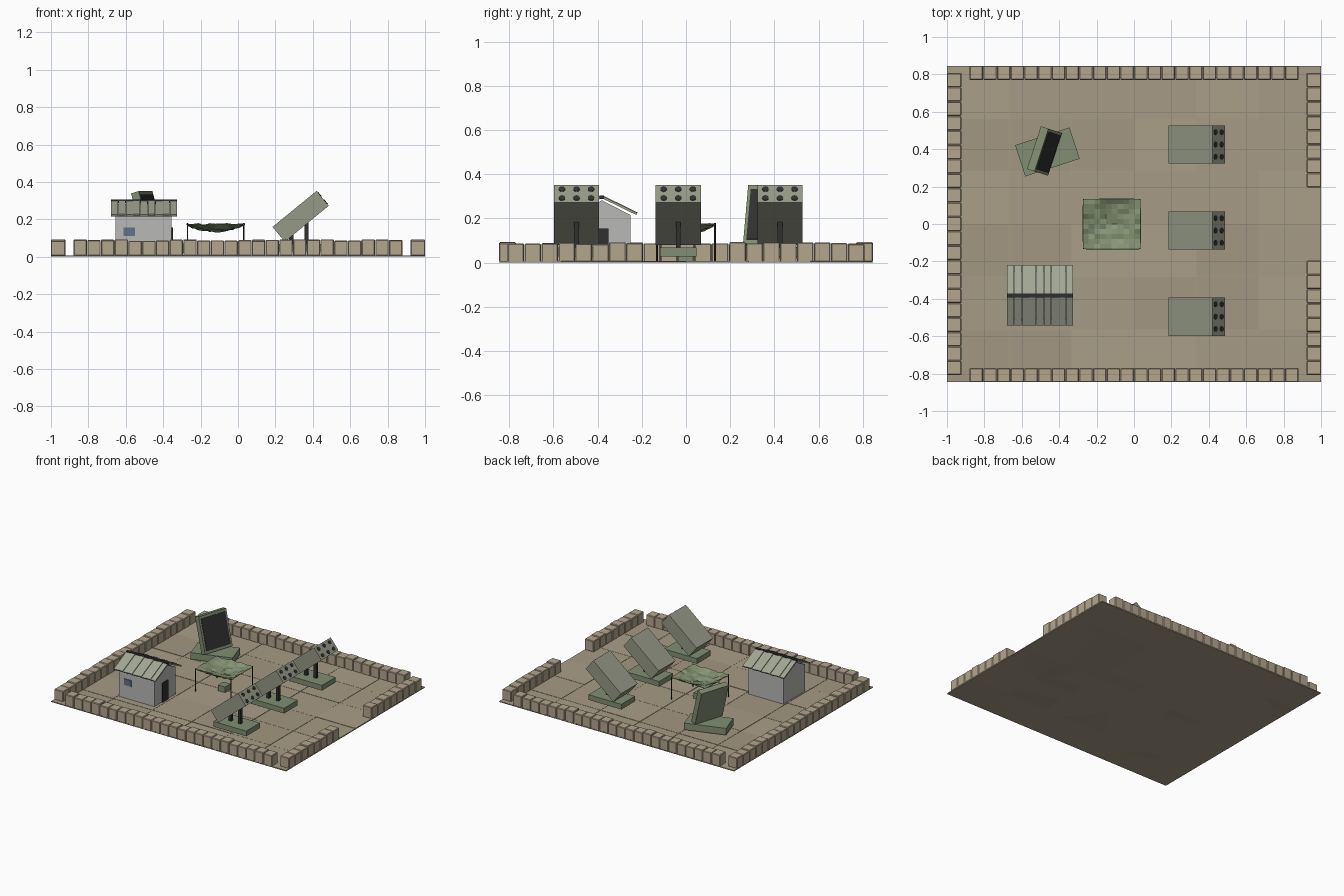
import bpy, bmesh, random
from math import radians, sin, pi
from mathutils import Matrix, Vector

if "Cube" in bpy.data.objects:
    bpy.data.objects.remove(bpy.data.objects["Cube"])

random.seed(4)


def mat(name, r, g, b):
    m = bpy.data.materials.new(name)
    m.diffuse_color = (r, g, b, 1)
    m.use_nodes = True
    m.node_tree.nodes["Principled BSDF"].inputs["Base Color"].default_value = m.diffuse_color
    return m


SAND = mat("sand", .40, .34, .25)
TILES = [mat("tile_%d" % i, .36 + .02 * i, .31 + .017 * i, .225 + .012 * i) for i in range(3)]
BLOCK = mat("block", .45, .38, .27)
OLIVE = mat("olive", .22, .27, .17)
BOX = mat("launcher_green", .30, .32, .24)
DARK = mat("dark", .03, .03, .03)
WALL = mat("plaster", .48, .48, .47)
ROOF = mat("roof_sheet", .36, .38, .29)
GLASS = mat("window_blue", .12, .17, .25)
NETS = [mat("net_%d" % i, .19 + .03 * i, .25 + .03 * i, .14 + .025 * i) for i in range(3)]


def finish(name, bm, mats):
    bmesh.ops.recalc_face_normals(bm, faces=bm.faces)
    me = bpy.data.meshes.new(name)
    bm.to_mesh(me)
    bm.free()
    ob = bpy.data.objects.new(name, me)
    bpy.context.collection.objects.link(ob)
    for m in mats:
        me.materials.append(m)
    return ob


def add_box(bm, lo, hi, mi=0, bevel=0):
    size = [b - a for a, b in zip(lo, hi)]
    mid = [(a + b) / 2 for a, b in zip(lo, hi)]
    M = Matrix.Translation(mid) @ Matrix.Diagonal((*size, 1))
    vs = bmesh.ops.create_cube(bm, size=1, matrix=M)["verts"]
    for f in {f for v in vs for f in v.link_faces}:
        f.material_index = mi
    if bevel:
        bmesh.ops.bevel(bm, geom=list({e for v in vs for e in v.link_edges}),
                        offset=bevel, segments=1, affect='EDGES')


def box(name, lo, hi, m, M=None):
    bm = bmesh.new()
    add_box(bm, lo, hi)
    ob = finish(name, bm, [m])
    if M:
        ob.matrix_world = M
    return ob


# ground slab and tiles
box("ground", (-1, -.845, 0), (1, .845, .004), SAND)
bm = bmesh.new()
for i in range(6):
    for j in range(6):
        x, y = -1 + i / 3, -.845 + j * .2817
        add_box(bm, (x + .001, y + .001, 0), (x + .332, y + .2807, .006 + random.random() * .002),
                random.randrange(3))
finish("ground_tiles", bm, TILES)


# perimeter block walls
def wall(name, axis, start, end, n, lo, hi):
    bm = bmesh.new()
    step = (end - start) / n
    for i in range(n):
        a, b = start + i * step + .001, start + (i + 1) * step - .001
        h = random.uniform(.084, .093)
        if axis == 'x':
            add_box(bm, (a, lo, .004), (b, hi, h), 0, .004)
        else:
            add_box(bm, (lo, a, .004), (hi, b, h), 0, .004)
    finish(name, bm, [BLOCK])


wall("front_wall", 'x', -.88, .88, 24, -.845, -.77)
wall("back_wall", 'x', -.88, .88, 24, .77, .845)
wall("left_wall", 'y', -.808, .808, 21, -1, -.923)
wall("right_wall_front", 'y', -.808, -.195, 8, .923, 1)
wall("right_wall_back", 'y', .195, .808, 8, .923, 1)

# three tilted launchers
for k, y in enumerate((-.495, -.035, .425)):
    n = "launcher_%d_" % (k + 1)
    box(n + "base", (.195, y - .083, .028), (.475, y + .083, .068), OLIVE)
    box(n + "post", (.355, y - .011, .06), (.377, y + .011, .19), DARK)
    box(n + "hinge", (.274, y - .011, .06), (.296, y + .011, .125), DARK)
    M = Matrix.Translation((.335, y, .216)) @ Matrix.Rotation(radians(-39.3), 4, 'Y')
    box(n + "box", (-.152, -.1025, -.0515), (.152, .1025, .0515), BOX, M)
    bm = bmesh.new()
    for ty in (-.066, 0, .066):
        for tz in (-.026, .026):
            T = Matrix.Translation((.149, ty, tz)) @ Matrix.Rotation(pi / 2, 4, 'Y')
            bmesh.ops.create_cone(bm, cap_ends=True, segments=12, radius1=.015,
                                  radius2=.015, depth=.012, matrix=T)
    finish(n + "tubes", bm, [DARK]).matrix_world = M

# radar: slab base and leaning panel
box("radar_base", (-.153, -.088, .02), (.153, .088, .072), OLIVE,
    Matrix.Translation((-.463, .385, 0)) @ Matrix.Rotation(radians(18), 4, 'Z'))
M = (Matrix.Translation((-.478, .39, .213)) @ Matrix.Rotation(radians(-18), 4, 'Z')
     @ Matrix.Rotation(radians(-16), 4, 'Y'))
box("radar_panel", (-.023, -.12, -.137), (.021, .12, .137), OLIVE, M)
box("radar_face", (.015, -.105, -.118), (.025, .105, .118), DARK, M)

# hut: gabled prism
bm = bmesh.new()
prof = [(-.51, .004), (-.25, .004), (-.25, .215), (-.38, .282), (-.51, .215)]
f = bm.faces.new([bm.verts.new((-.655, y, z)) for y, z in prof])
ext = bmesh.ops.extrude_face_region(bm, geom=[f])["geom"]
bmesh.ops.translate(bm, vec=(.3, 0, 0), verts=[v for v in ext if isinstance(v, bmesh.types.BMVert)])
finish("hut_walls", bm, [WALL])
box("hut_door", (-.36, -.42, .004), (-.348, -.35, .155), DARK)
box("hut_window", (-.612, -.515, .11), (-.55, -.505, .157), GLASS)

# roof sheets: separate planks on each slope
for name, s in (("roof_front", -1), ("roof_back", 1)):
    bm = bmesh.new()
    w = .355 / 9
    for i in range(9):
        x = -.68 + i * w
        d = .003 * (i % 2)
        add_box(bm, (x + .001, 0, d), (x + w - .001, .174, d + .010))
    R = Matrix.Rotation(radians(-26), 4, 'X')
    bmesh.ops.transform(bm, matrix=R, verts=bm.verts)
    bmesh.ops.transform(bm, matrix=Matrix.Translation((0, -.381, .292)) @
                        Matrix.Diagonal((1, s, 1, 1)), verts=bm.verts)
    finish(name, bm, [ROOF])
box("roof_ridge", (-.68, -.392, .288), (-.325, -.372, .305), DARK)

# sagging camouflage net on four poles
bm = bmesh.new()
N = 10
x0, x1, y0, y1 = -.273, .035, -.134, .134
grid = []
for i in range(N + 1):
    row = []
    for j in range(N + 1):
        u, v = i / N, j / N
        z = .176 - .036 * (sin(pi * u) * sin(pi * v)) ** .7 if 0 < i < N and 0 < j < N else .176
        edge = i in (0, N) and j in (0, N)
        if not edge:
            z += random.uniform(-.007, .005)
        row.append(bm.verts.new((x0 + (x1 - x0) * u, y0 + (y1 - y0) * v, z)))
    grid.append(row)
for i in range(N):
    for j in range(N):
        f = bm.faces.new((grid[i][j], grid[i + 1][j], grid[i + 1][j + 1], grid[i][j + 1]))
        f.material_index = random.randrange(3)
net = finish("camouflage_net", bm, NETS)
net.modifiers.new("thickness", 'SOLIDIFY').thickness = .004
bm = bmesh.new()
for x in (x0 + .003, x1 - .003):
    for y in (y0 + .003, y1 - .003):
        bmesh.ops.create_cone(bm, cap_ends=True, segments=8, radius1=.004, radius2=.004,
                              depth=.176, matrix=Matrix.Translation((x, y, .092)))
finish("net_poles", bm, [DARK])
box("crate", (-.145, -.036, .004), (-.085, .030, .05), OLIVE)
